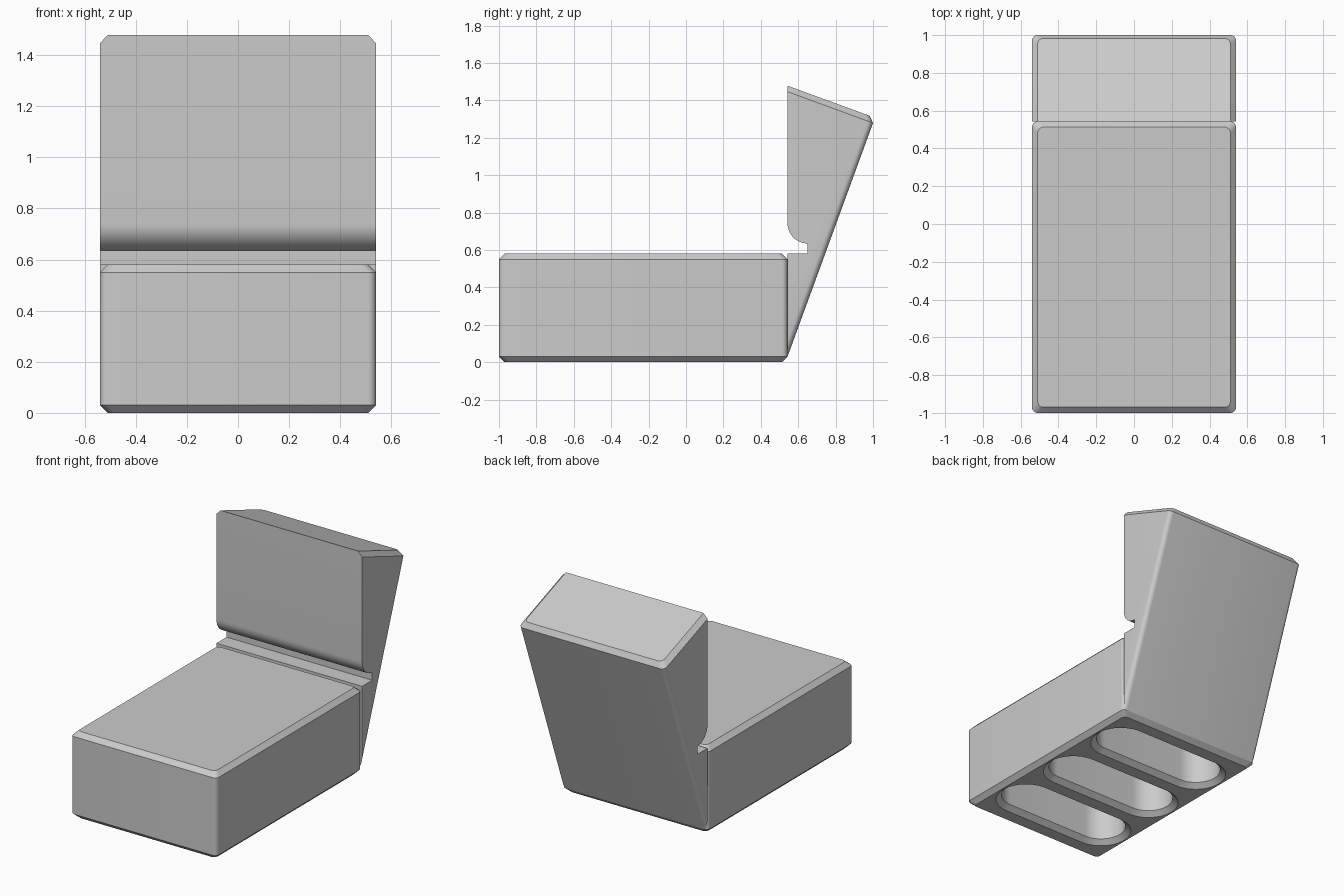
import bpy, bmesh, math
from mathutils import Matrix, Vector

if "Cube" in bpy.data.objects:
    bpy.data.objects.remove(bpy.data.objects["Cube"])

W = 0.54          # half width
YJ = 0.543        # plane where seat and backrest meet
C = 0.03          # chamfer / fillet size


def ring(hx, y0, y1, r, z, n):
    """Rounded rectangle as a list of points."""
    pts = []
    corners = [(hx - r, y1 - r, 0), (r - hx, y1 - r, 90),
               (r - hx, y0 + r, 180), (hx - r, y0 + r, 270)]
    for cx, cy, a0 in corners:
        for i in range(n + 1):
            a = math.radians(a0 + 90 * i / n)
            pts.append((cx + r * math.cos(a), cy + r * math.sin(a), z))
    return pts


def loft(rings):
    """Closed solid through a stack of equal-length rings."""
    bm = bmesh.new()
    rows = [[bm.verts.new(p) for p in r] for r in rings]
    n = len(rows[0])
    for a, b in zip(rows, rows[1:]):
        for i in range(n):
            j = (i + 1) % n
            bm.faces.new((a[i], a[j], b[j], b[i]))
    bm.faces.new(rows[0][::-1])
    bm.faces.new(rows[-1])
    bmesh.ops.remove_doubles(bm, verts=bm.verts[:], dist=1e-5)
    bmesh.ops.recalc_face_normals(bm, faces=bm.faces[:])
    return bm


def block(y0, y1, z0, z1):
    """Box with rounded upright edges and chamfered top and bottom."""
    return loft([ring(W - d, y0 + d, y1 - d, C, z, 6) for z, d in
                 ((z0, C), (z0 + C, 0), (z1 - C, 0), (z1, C))])


def make(name, bm):
    me = bpy.data.meshes.new(name)
    bm.to_mesh(me)
    bm.free()
    ob = bpy.data.objects.new(name, me)
    bpy.context.collection.objects.link(ob)
    return ob


def cut(ob, cutter):
    cutter.hide_render = True
    m = ob.modifiers.new("cut", 'BOOLEAN')
    m.operation, m.solver, m.object = 'DIFFERENCE', 'EXACT', cutter
    bpy.context.view_layer.objects.active = ob
    bpy.ops.object.modifier_apply(modifier=m.name)
    bpy.data.objects.remove(cutter)


# Seat block with three slots in the underside
seat = make("seat", block(-1, YJ, 0, 0.58))
mid = (YJ - 1) / 2
for k in (-1, 0, 1):
    y = mid + 0.467 * k
    slot = loft([ring(0.31 + r, y - r, y + r, r, z, 12) for z, r in
                 ((-0.03, 0.225), (0.03, 0.155), (0.5, 0.155))])
    cut(seat, make("slot_cutter", slot))

# Backrest: tilted block trimmed flush at the front plane
bm = block(-0.9, 0, -0.2, 1.36)
tilt = Matrix.Translation((0, YJ, C)) @ Matrix.Rotation(math.radians(-20.1), 4, 'X')
bmesh.ops.transform(bm, matrix=tilt, verts=bm.verts[:])
res = bmesh.ops.bisect_plane(bm, geom=bm.verts[:] + bm.edges[:] + bm.faces[:],
                             plane_co=(0, YJ, 0), plane_no=(0, -1, 0),
                             clear_outer=True)
bmesh.ops.holes_fill(bm, edges=[e for e in bm.edges if e.is_boundary], sides=0)
bmesh.ops.recalc_face_normals(bm, faces=bm.faces[:])
backrest = make("backrest", bm)

# Groove across the backrest with a rounded upper lip
R = 0.107
profile = [(0.4, 0.58), (0.65, 0.58)]
for i in range(13):
    a = math.radians(90 * i / 12)
    profile.append((0.65 - R * math.sin(a), 0.742 - R * math.cos(a)))
profile.append((0.4, 0.742))
groove = loft([[(x, y, z) for y, z in profile] for x in (-0.7, 0.7)])
cut(backrest, make("groove_cutter", groove))

# Smooth the fillets, keep the chamfers crisp
for ob in (seat, backrest):
    bpy.ops.object.select_all(action='DESELECT')
    ob.select_set(True)
    bpy.context.view_layer.objects.active = ob
    bpy.ops.object.shade_smooth_by_angle(angle=math.radians(30))
